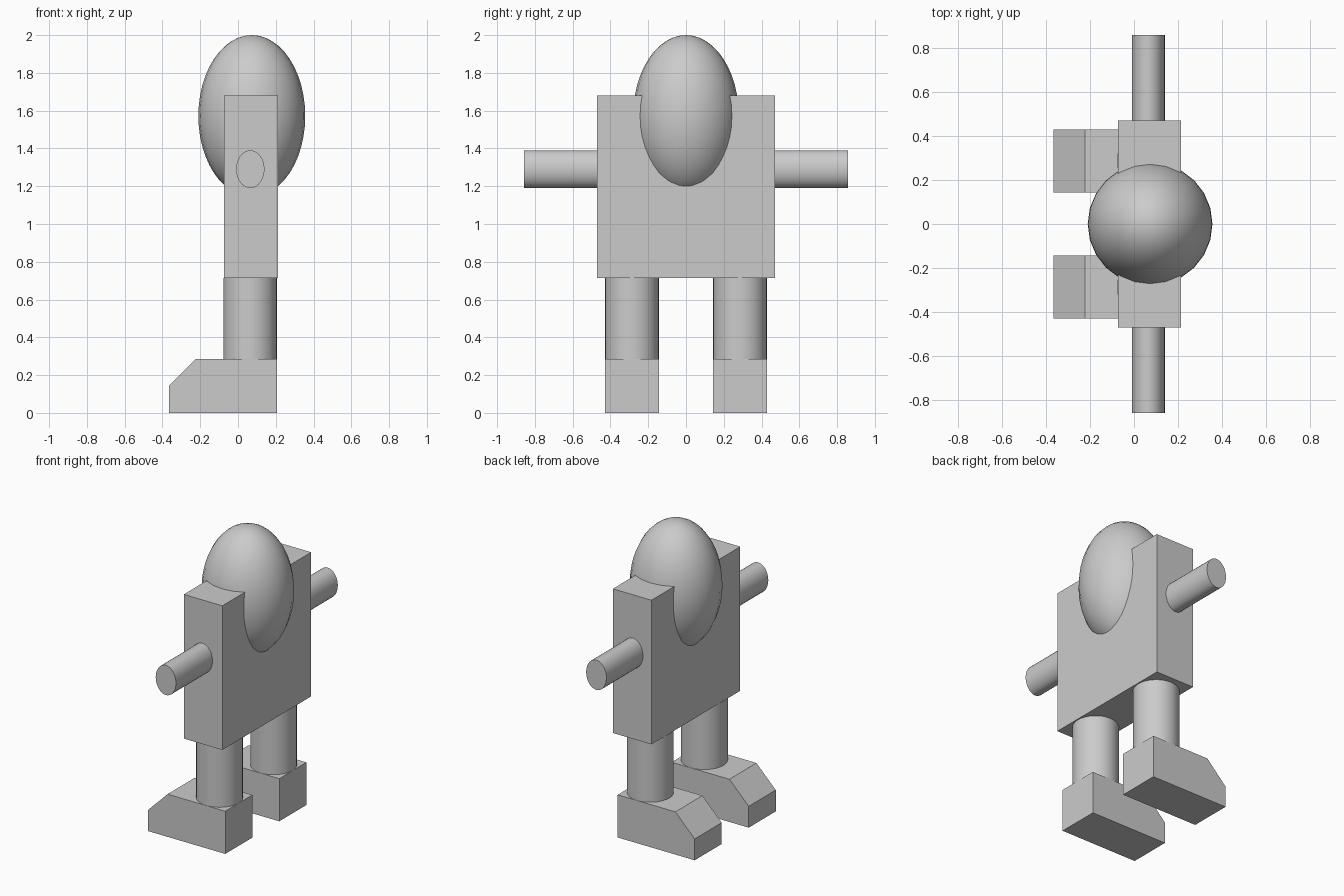
import bpy, bmesh
from math import pi, radians

if "Cube" in bpy.data.objects:
    bpy.data.objects.remove(bpy.data.objects["Cube"])


def box(name, x, y, z):
    bpy.ops.mesh.primitive_cube_add(size=1, location=[sum(r) / 2 for r in (x, y, z)])
    ob = bpy.context.object
    ob.name = name
    ob.scale = [r[1] - r[0] for r in (x, y, z)]
    bpy.ops.object.transform_apply(location=False, rotation=False, scale=True)
    return ob


def cylinder(name, loc, scale, depth, rot=(0, 0, 0)):
    bpy.ops.mesh.primitive_cylinder_add(vertices=32, radius=1, depth=depth, location=loc, rotation=rot)
    ob = bpy.context.object
    ob.name = name
    ob.scale = scale
    bpy.ops.object.transform_apply(location=False, rotation=True, scale=True)
    bpy.ops.object.shade_smooth_by_angle(angle=radians(40))
    return ob


def prism(name, profile, y0, y1):
    # Extrude an xz outline along y
    bm = bmesh.new()
    face = bm.faces.new([bm.verts.new((x, y0, z)) for x, z in profile])
    ext = bmesh.ops.extrude_face_region(bm, geom=[face])
    verts = [v for v in ext["geom"] if isinstance(v, bmesh.types.BMVert)]
    bmesh.ops.translate(bm, verts=verts, vec=(0, y1 - y0, 0))
    bmesh.ops.recalc_face_normals(bm, faces=bm.faces)
    mesh = bpy.data.meshes.new(name)
    bm.to_mesh(mesh)
    bm.free()
    ob = bpy.data.objects.new(name, mesh)
    bpy.context.collection.objects.link(ob)
    return ob


# Flat slab torso
box("torso", (-0.073, 0.213), (-0.47, 0.47), (0.714, 1.68))

# Egg-shaped head sunk into the torso
bpy.ops.mesh.primitive_uv_sphere_add(segments=24, ring_count=24, radius=1, location=(0.073, 0, 1.572))
head = bpy.context.object
head.name = "head"
head.scale = (0.283, 0.28, 0.428)
bpy.ops.object.transform_apply(location=False, rotation=False, scale=True)
bpy.ops.object.shade_smooth_by_angle(angle=radians(40))

foot_profile = [(-0.365, 0), (0.206, 0), (0.206, 0.286), (-0.222, 0.286), (-0.365, 0.143)]

for side, s in (("left", 1), ("right", -1)):
    # Oval arm sticking straight out
    cylinder(side + "_arm", (0.065, s * 0.662, 1.29), (0.075, 0.1, 1), 0.39, (pi / 2, 0, 0))
    # Round leg
    cylinder(side + "_leg", (0.064, s * 0.286, 0.5), (0.142, 0.142, 1), 0.43)
    # Foot with a sloped toe
    prism(side + "_foot", foot_profile, s * 0.286 - 0.143, s * 0.286 + 0.143)
